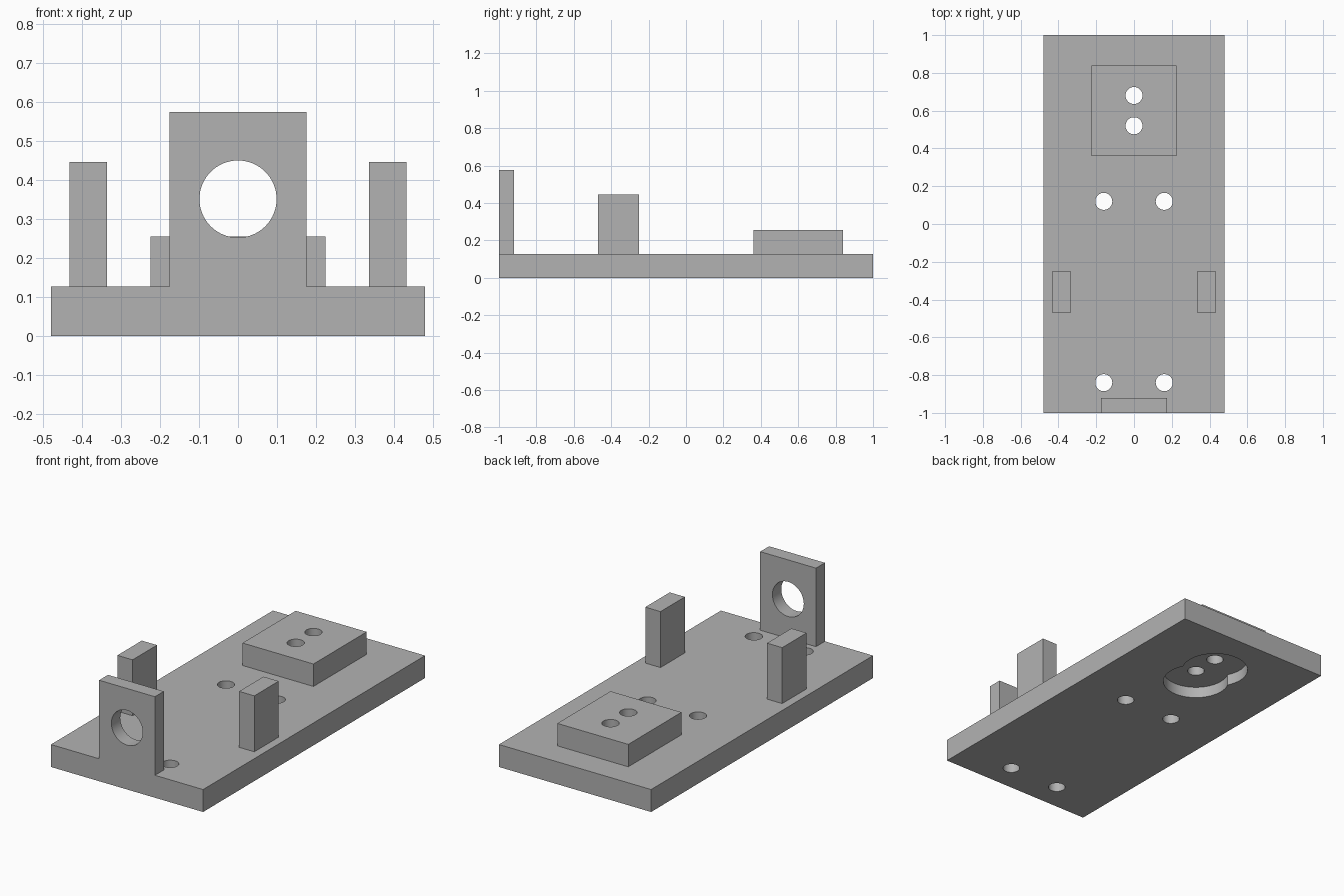
import bpy

# Remove the default cube only
cube = bpy.data.objects.get("Cube")
if cube:
    bpy.data.objects.remove(cube, do_unlink=True)

grey = bpy.data.materials.new("plain grey")
grey.use_nodes = True
colour = (0.448, 0.448, 0.448, 1)
grey.diffuse_color = colour
grey.node_tree.nodes["Principled BSDF"].inputs["Base Color"].default_value = colour


def box(name, x, y, z):
    """Block spanning the given (low, high) ranges."""
    spans = (x, y, z)
    bpy.ops.mesh.primitive_cube_add(size=1, location=[(a + b) / 2 for a, b in spans])
    ob = bpy.context.object
    ob.name = name
    ob.scale = [b - a for a, b in spans]
    bpy.ops.object.transform_apply(location=True, rotation=True, scale=True)
    ob.data.materials.append(grey)
    return ob


def cylinder(name, radius, depth, location, rotation=(0, 0, 0)):
    bpy.ops.mesh.primitive_cylinder_add(vertices=64, radius=radius, depth=depth,
                                        location=location, rotation=rotation)
    ob = bpy.context.object
    ob.name = name
    ob.data.materials.append(grey)
    return ob


def combine(body, tool, operation):
    """Apply a boolean and discard the tool."""
    tool.hide_render = True
    mod = body.modifiers.new(operation.lower(), 'BOOLEAN')
    mod.operation = operation
    mod.solver = 'EXACT'
    mod.object = tool
    bpy.context.view_layer.objects.active = body
    bpy.ops.object.modifier_apply(modifier=mod.name)
    bpy.data.objects.remove(tool, do_unlink=True)


TOP = 0.128           # top of the base plate
ROOT = TOP / 2 + 0.03  # raised parts are sunk to here before merging

# Base plate with its raised blocks merged into one solid
plate = box("mounting_plate", (-0.48, 0.48), (-1, 1), (0, TOP))
combine(plate, box("front_wall", (-0.176, 0.176), (-1, -0.92), (ROOT, 0.576)), 'UNION')
combine(plate, box("rear_pad", (-0.224, 0.224), (0.36, 0.84), (ROOT, 2 * TOP)), 'UNION')
combine(plate, box("left_post", (0.336, 0.432), (-0.47, -0.25), (ROOT, 0.447)), 'UNION')
combine(plate, box("right_post", (-0.432, -0.336), (-0.47, -0.25), (ROOT, 0.447)), 'UNION')

# Large round opening through the front wall
combine(plate, cylinder("wall_opening", 0.099, 0.3, (0, -0.96, 0.352),
                        (1.570796, 0, 0)), 'DIFFERENCE')

# Overlapping round recesses under the rear pad
for y in (0.52, 0.68):
    combine(plate, cylinder("recess", 0.176, TOP, (0, y, 0)), 'DIFFERENCE')

# Screw holes through the plate and the pad
holes = [(0, 0.52), (0, 0.68)]
holes += [(side * 0.16, y) for side in (-1, 1) for y in (0.12, -0.84)]
for x, y in holes:
    combine(plate, cylinder("screw_hole", 0.045, 1, (x, y, 0.1)), 'DIFFERENCE')

# Smooth hole walls, crisp edges
bpy.ops.object.select_all(action='DESELECT')
plate.select_set(True)
bpy.context.view_layer.objects.active = plate
bpy.ops.object.shade_smooth_by_angle()
